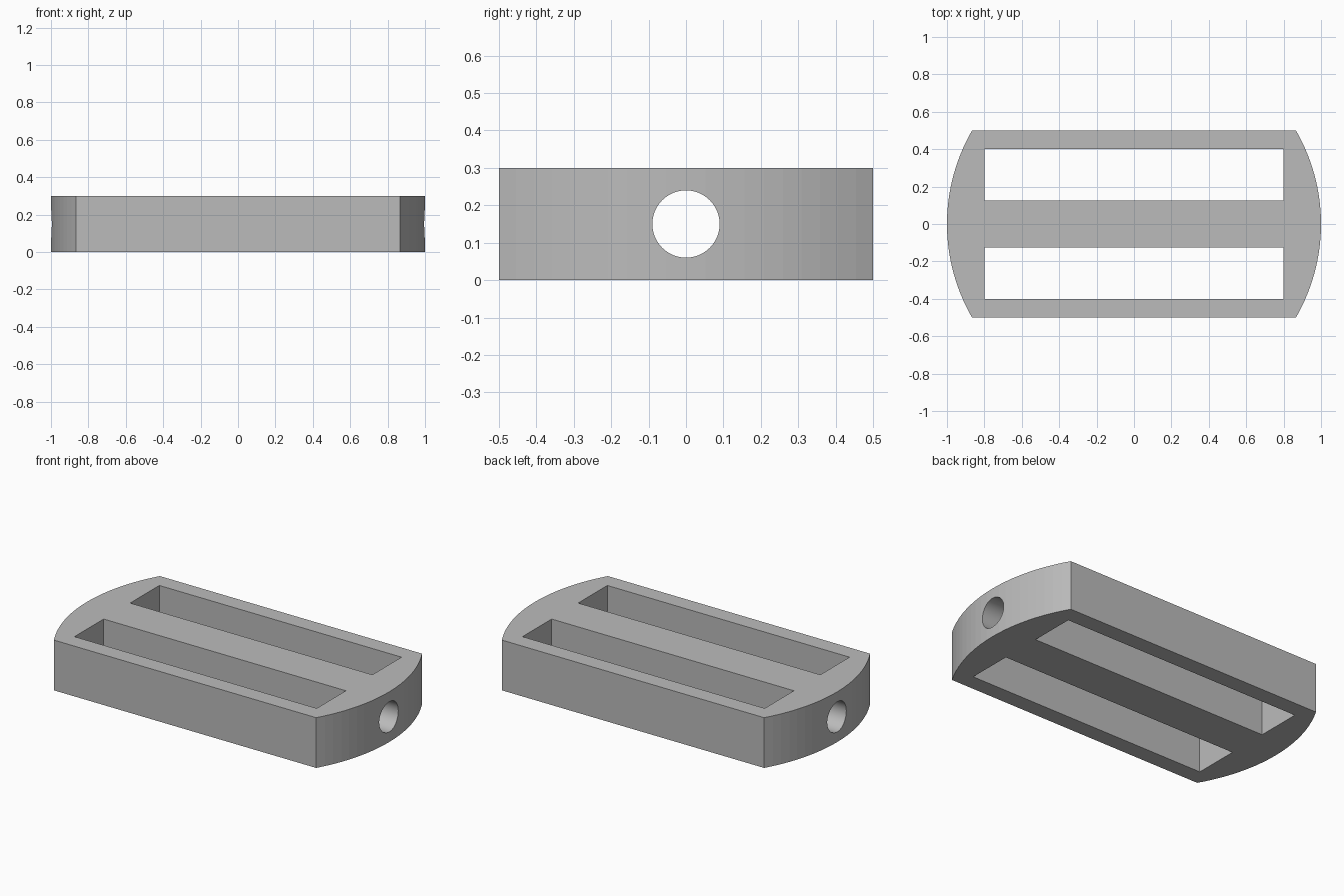
import bpy, bmesh
from math import sin, cos, pi, radians

cube = bpy.data.objects.get("Cube")
if cube:
    bpy.data.objects.remove(cube, do_unlink=True)

HEIGHT = 0.3
ARC_STEPS = 20

grey = bpy.data.materials.new("mid grey")
grey.use_nodes = True
colour = (0.5, 0.5, 0.5, 1)
grey.diffuse_color = colour
grey.node_tree.nodes["Principled BSDF"].inputs["Base Color"].default_value = colour


def prism(name, outline, z0, z1):
    """Extrude a flat outline upwards into a solid object."""
    bm = bmesh.new()
    base = bm.faces.new([bm.verts.new((x, y, z0)) for x, y in outline])
    top = bmesh.ops.extrude_face_region(bm, geom=[base])["geom"]
    verts = [v for v in top if isinstance(v, bmesh.types.BMVert)]
    bmesh.ops.translate(bm, verts=verts, vec=(0, 0, z1 - z0))
    bmesh.ops.recalc_face_normals(bm, faces=bm.faces)
    mesh = bpy.data.meshes.new(name)
    bm.to_mesh(mesh)
    bm.free()
    mesh.materials.append(grey)
    obj = bpy.data.objects.new(name, mesh)
    bpy.context.collection.objects.link(obj)
    return obj


# Body: a disc of radius 1 with its front and back cut straight
outline = []
for start in (-30, 150):
    for i in range(ARC_STEPS + 1):
        a = radians(start + 60 * i / ARC_STEPS)
        outline.append((cos(a), sin(a)))
body = prism("body", outline, 0, HEIGHT)

# Cutters: two long slots and a bore along the centre bar
cutters = []
for name, side in (("front_slot_cutter", -1), ("back_slot_cutter", 1)):
    near, far = 0.125 * side, 0.4 * side
    rect = [(-0.8, near), (0.8, near), (0.8, far), (-0.8, far)]
    cutters.append(prism(name, rect, -0.1, HEIGHT + 0.1))

circle = [(0.09 * cos(2 * pi * i / 48), 0.09 * sin(2 * pi * i / 48)) for i in range(48)]
bore = prism("bore_cutter", circle, -1.2, 1.2)
bore.rotation_euler = (0, pi / 2, 0)
bore.location.z = HEIGHT / 2
cutters.append(bore)

for cutter in cutters:
    mod = body.modifiers.new(cutter.name, "BOOLEAN")
    mod.operation = "DIFFERENCE"
    mod.solver = "EXACT"
    mod.object = cutter
    cutter.hide_render = True

# Apply the cuts and remove the cutters
bpy.context.view_layer.objects.active = body
body.select_set(True)
for cutter in cutters:
    bpy.ops.object.modifier_apply(modifier=cutter.name)
for cutter in cutters:
    bpy.data.objects.remove(cutter, do_unlink=True)

# Smooth only the bore wall, which lies inside the outer arcs
for face in body.data.polygons:
    c = face.center
    face.use_smooth = abs(c.y) < 0.1 and abs(face.normal.x) < 0.01 and 0.01 < c.z < HEIGHT - 0.01
